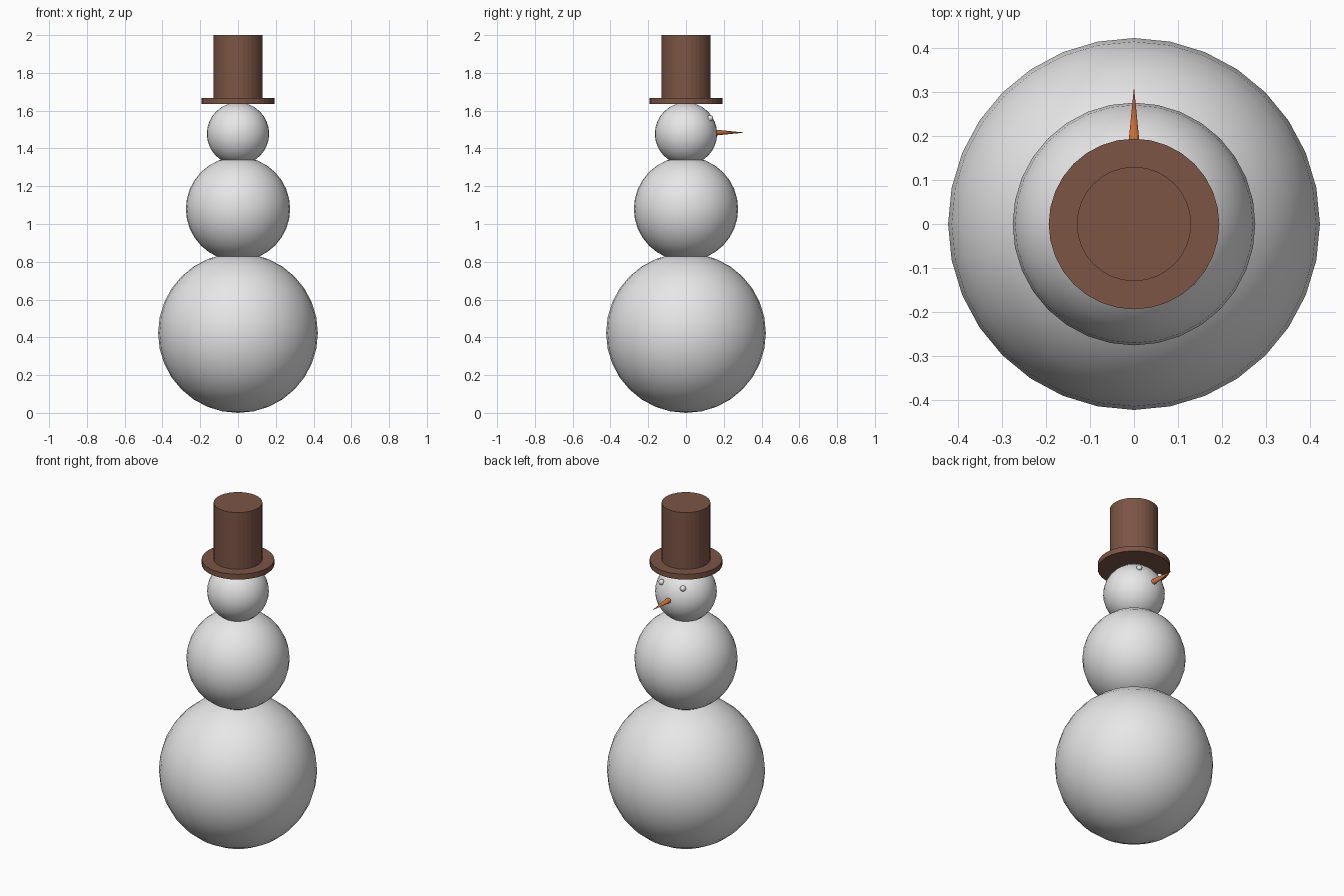
import bpy
import math

if "Cube" in bpy.data.objects:
    bpy.data.objects.remove(bpy.data.objects["Cube"])


def material(name, rgb):
    m = bpy.data.materials.new(name)
    m.diffuse_color = (*rgb, 1.0)
    m.use_nodes = True
    m.node_tree.nodes["Principled BSDF"].inputs["Base Color"].default_value = m.diffuse_color
    return m


snow = material("snow_white", (0.8, 0.8, 0.8))
brown = material("hat_brown", (0.20, 0.09, 0.06))
orange = material("carrot_orange", (0.62, 0.16, 0.035))


def finish(name, mat, smooth):
    ob = bpy.context.object
    ob.name = name
    ob.data.materials.append(mat)
    if smooth:
        bpy.ops.object.shade_smooth_by_angle(angle=math.radians(40))
    return ob


def ball(name, radius, location, segments=32, rings=16):
    bpy.ops.mesh.primitive_uv_sphere_add(
        segments=segments, ring_count=rings, radius=radius, location=location)
    return finish(name, snow, True)


def disc(name, radius, z0, z1):
    bpy.ops.mesh.primitive_cylinder_add(
        vertices=32, radius=radius, depth=z1 - z0, location=(0, 0, (z0 + z1) / 2))
    return finish(name, brown, False)


# Stacked snowballs
for name, radius, z in (("body_lower", 0.423, 0.423),
                        ("body_middle", 0.276, 1.08),
                        ("head", 0.165, 1.478)):
    ball(name, radius, (0, 0, z))

# Eyes (the face looks towards +y)
for side, x in (("left", -0.07), ("right", 0.07)):
    ball("eye_" + side, 0.016, (x, 0.128, 1.56), 16, 8)

# Carrot nose
bpy.ops.mesh.primitive_cone_add(
    vertices=32, radius1=0.017, radius2=0, depth=0.172,
    location=(0, 0.226, 1.484), rotation=(-math.pi / 2, 0, 0))
finish("nose", orange, True)

# Top hat
disc("hat_brim", 0.194, 1.635, 1.666)
disc("hat_crown", 0.13, 1.66, 2.0)
